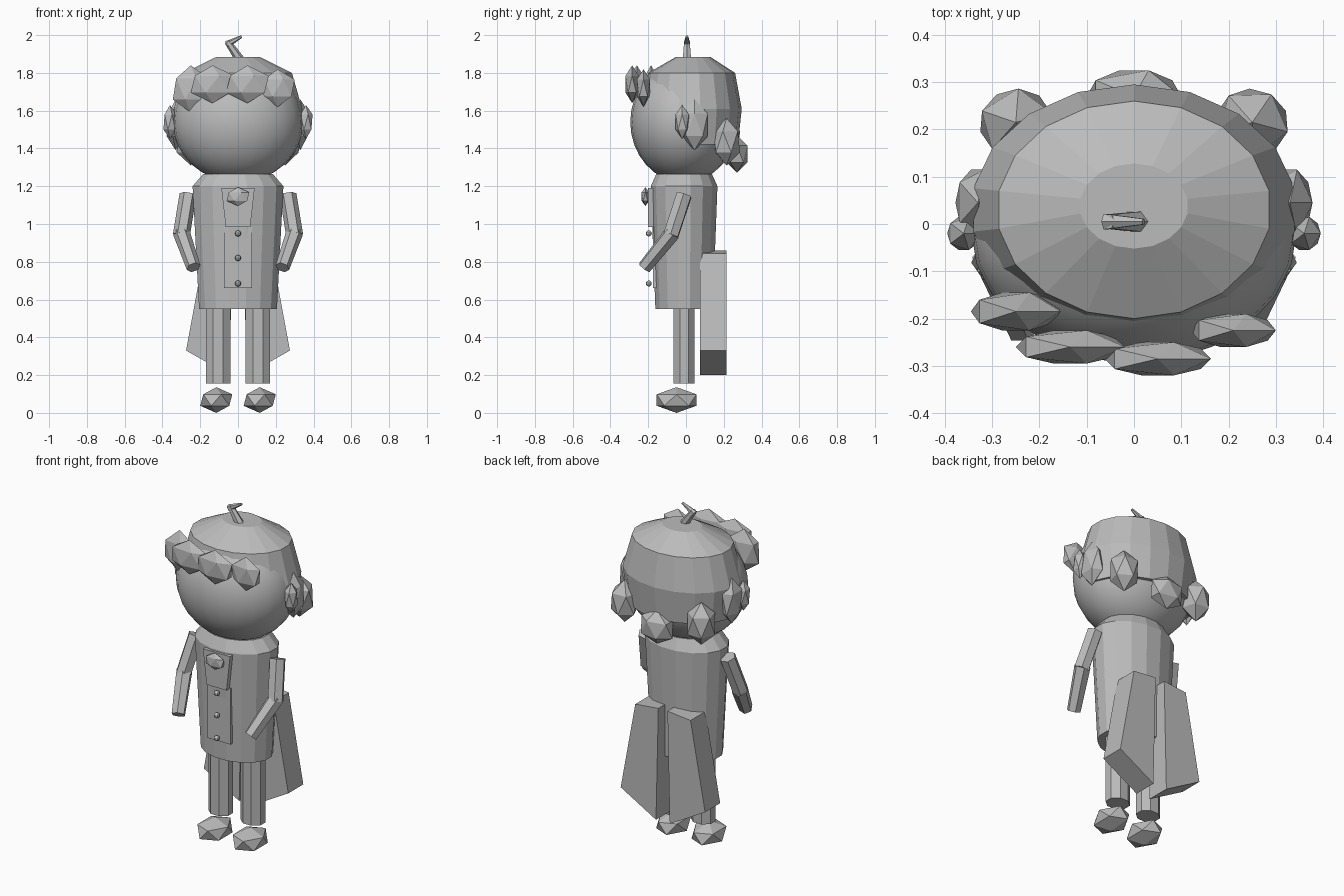
import bpy, bmesh, math
from mathutils import Vector, Matrix

if "Cube" in bpy.data.objects:
    bpy.data.objects.remove(bpy.data.objects["Cube"])

grey = bpy.data.materials.new("plain_grey")
grey.diffuse_color = (0.5, 0.5, 0.5, 1)
grey.use_nodes = True
grey.node_tree.nodes["Principled BSDF"].inputs["Base Color"].default_value = grey.diffuse_color


def finish(name, bm, smooth=False):
    bmesh.ops.recalc_face_normals(bm, faces=bm.faces)
    me = bpy.data.meshes.new(name)
    bm.to_mesh(me)
    bm.free()
    me.materials.append(grey)
    for p in me.polygons:
        p.use_smooth = smooth
    ob = bpy.data.objects.new(name, me)
    bpy.context.collection.objects.link(ob)
    return ob


def blob(name, loc, size, turn=0):
    """Icosahedron stretched to the given full size."""
    bm = bmesh.new()
    bmesh.ops.create_icosphere(bm, subdivisions=1, radius=1)
    fit = (size[0] / 1.789, size[1] / 1.702, size[2] / 2)
    bmesh.ops.scale(bm, vec=fit, verts=bm.verts)
    bmesh.ops.rotate(bm, cent=(0, 0, 0), matrix=Matrix.Rotation(math.radians(turn), 3, 'Z'), verts=bm.verts)
    bmesh.ops.translate(bm, vec=loc, verts=bm.verts)
    return finish(name, bm)


def lathe(name, rings, sides):
    """Closed shell through elliptical rings (rx, ry, centre y, z)."""
    bm = bmesh.new()
    loops = []
    for rx, ry, cy, z in rings:
        loops.append([bm.verts.new((rx * math.cos(a), cy + ry * math.sin(a), z))
                      for a in (2 * math.pi * (i + 0.5) / sides for i in range(sides))])
    for a, b in zip(loops, loops[1:]):
        for i in range(sides):
            j = (i + 1) % sides
            bm.faces.new((a[i], a[j], b[j], b[i]))
    bm.faces.new(loops[0])
    bm.faces.new(loops[-1])
    return finish(name, bm)


def rod(name, p, q, r1, r2, sides=6):
    """Tapered prism from p to q."""
    p, q = Vector(p), Vector(q)
    d = q - p
    m = Matrix.Translation((p + q) / 2) @ d.to_track_quat('Z', 'Y').to_matrix().to_4x4()
    bm = bmesh.new()
    bmesh.ops.create_cone(bm, cap_ends=True, segments=sides, radius1=r1, radius2=r2, depth=d.length, matrix=m)
    return finish(name, bm)


def prism(name, outline, y0, y1):
    """Outline in x, z extruded from y0 to y1."""
    bm = bmesh.new()
    f = bm.faces.new([bm.verts.new((x, y0, z)) for x, z in outline])
    ext = bmesh.ops.extrude_face_region(bm, geom=[f])["geom"]
    bmesh.ops.translate(bm, vec=(0, y1 - y0, 0), verts=[v for v in ext if isinstance(v, bmesh.types.BMVert)])
    return finish(name, bm)


# Head and hair cap
bm = bmesh.new()
bmesh.ops.create_uvsphere(bm, u_segments=24, v_segments=16, radius=1)
bmesh.ops.scale(bm, vec=(0.345, 0.285, 0.32), verts=bm.verts)
bmesh.ops.translate(bm, vec=(0, -0.01, 1.54), verts=bm.verts)
finish("head", bm, smooth=True)
lathe("hair_cap", [(0.32, 0.245, 0.03, 1.42), (0.345, 0.265, 0.03, 1.61),
                   (0.29, 0.23, 0.03, 1.80), (0.115, 0.09, 0.038, 1.885)], 18)

# Sprig on top
rod("sprig_lower", (0.01, 0.005, 1.87), (-0.055, 0.005, 1.965), 0.025, 0.017)
rod("sprig_upper", (-0.06, 0.005, 1.95), (0.02, 0.005, 1.993), 0.019, 0.007)

# Fringe tufts
for i, (loc, size) in enumerate([
        ((-0.25, -0.185, 1.715), (0.19, 0.08, 0.25)),
        ((-0.135, -0.26, 1.74), (0.23, 0.07, 0.20)),
        ((0.05, -0.285, 1.74), (0.225, 0.07, 0.20)),
        ((0.21, -0.225, 1.72), (0.18, 0.07, 0.20))]):
    blob(f"fringe_tuft_{i + 1}", loc, size)

# Back tuft
blob("back_tuft", (0, 0.27, 1.37), (0.2, 0.11, 0.20))

# Coat with front panel, bib, brooch and buttons
lathe("coat", [(0.21, 0.155, -0.01, 0.55), (0.245, 0.18, -0.01, 1.20), (0.188, 0.15, -0.01, 1.265)], 16)
prism("front_panel", [(-0.075, 0.66), (0.075, 0.66), (0.075, 0.99), (-0.075, 0.99)], -0.176, -0.10)
prism("bib", [(-0.065, 0.985), (0.065, 0.985), (0.088, 1.19), (-0.088, 1.19)], -0.2, -0.12)
blob("brooch", (0, -0.215, 1.145), (0.12, 0.04, 0.10))
for i, z in enumerate((0.95, 0.82, 0.685)):
    bm = bmesh.new()
    bmesh.ops.create_uvsphere(bm, u_segments=8, v_segments=6, radius=0.016,
                              matrix=Matrix.Translation((0, -0.197, z)))
    finish(f"button_{i + 1}", bm)

# Mirrored parts
for s, side in ((-1, "left"), (1, "right")):
    blob(f"{side}_ear", (s * 0.36, -0.02, 1.54), (0.07, 0.07, 0.18))
    blob(f"{side}_side_tuft", (s * 0.33, 0.045, 1.525), (0.095, 0.14, 0.27))
    blob(f"{side}_nape_tuft", (s * 0.25, 0.215, 1.435), (0.155, 0.135, 0.25), s * -15)
    shoulder, elbow, hand = [(s * x, y, z) for x, y, z in
                             ((0.265, -0.01, 1.155), (0.30, -0.08, 0.94), (0.235, -0.22, 0.77))]
    rod(f"{side}_upper_arm", shoulder, elbow, 0.045, 0.045)
    rod(f"{side}_forearm", (s * 0.30, -0.07, 0.955), hand, 0.045, 0.038)
    leg = lathe(f"{side}_leg", [(0.07, 0.06, -0.01, 0.155), (0.07, 0.06, -0.01, 0.60)], 8)
    leg.location.x = s * 0.105
    blob(f"{side}_shoe", (s * 0.115, -0.05, 0.068), (0.17, 0.21, 0.136))
    prism(f"{side}_coat_tail", [(s * x, z) for x, z in
                                ((0.03, 0.86), (0.18, 0.845), (0.275, 0.33), (0.045, 0.20))], 0.075, 0.215)
